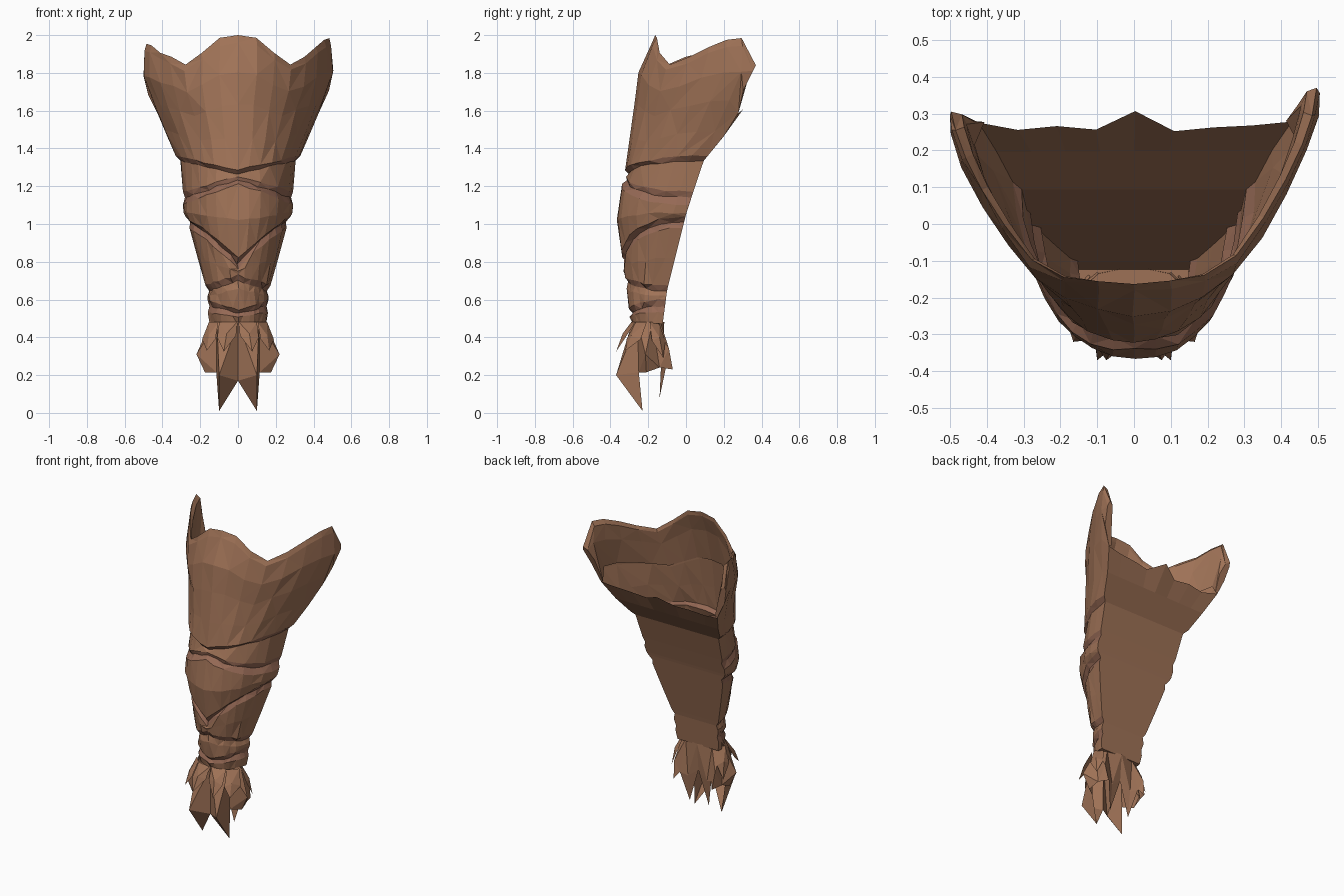
import bpy, bmesh, math, random
from mathutils import Vector

if "Cube" in bpy.data.objects:
    bpy.data.objects.remove(bpy.data.objects["Cube"])

random.seed(4)


def material(name, color):
    m = bpy.data.materials.new(name)
    m.diffuse_color = (*color, 1)
    m.use_nodes = True
    m.node_tree.nodes["Principled BSDF"].inputs["Base Color"].default_value = m.diffuse_color
    return m


leather = material("leather", (0.35, 0.17, 0.095))
seam = material("dark_leather", (0.30, 0.14, 0.09))


def interp(pts, v):
    if v <= pts[0][0]:
        return pts[0][1]
    for (a, p), (b, q) in zip(pts, pts[1:]):
        if v <= b:
            return p + (q - p) * (v - a) / (b - a)
    return pts[-1][1]


# profiles by height: half width, front y, back y, sharpness of the front curve
HALF = [(.46, .15), (.5, .155), (.65, .16), (1.05, .275), (1.1, .285), (1.33, .31),
        (1.55, .41), (1.68, .47), (1.8, .505), (2, .5)]
FRONT = [(.46, -.285), (.65, -.31), (.95, -.345), (1.1, -.36), (1.27, -.315),
         (1.33, -.315), (1.8, -.245), (2, -.165)]
BACK = [(.46, -.125), (.65, -.10), (1.05, 0), (1.33, .09), (1.55, .27), (1.7, .30),
        (1.85, .375), (2, .34)]
POWER = [(1.3, 1), (1.8, 1.42)]
# top rim height by distance round from the front (0) to the back corner (1)
RIM = [(0, 2), (.13, 1.985), (.26, 1.9), (.32, 1.85), (.41, 1.84), (.53, 1.9),
       (.71, 1.97), (.87, 1.99), (1, 1.84)]
SEG = 16


def surface(u, z, d):
    t = u * math.pi / 2
    w, f, b = interp(HALF, z), interp(FRONT, z), interp(BACK, z)
    if u < 0 and z > 1.6:
        b -= .05 * min(1, (z - 1.6) / .2)
    n = Vector((math.sin(t) / w, -math.cos(t) / (b - f), 0)).normalized()
    c = max(0, math.cos(t)) ** interp(POWER, z)
    return Vector((w * math.sin(t), b + (f - b) * c, z)) + n * d


# crossing wrap rows: height at centre, height at back edge, relief, dark seam below
ROWS = [(1.285, 1.36, .010, 1), (1.265, 1.335, -.012, 0), (1.25, 1.17, -.002, 1),
        (1.235, 1.14, -.014, 1), (1.215, 1.10, .012, 0), (1.02, 1.06, .018, 0),
        (.82, 1.04, .010, 1), (.79, 1.01, -.018, 1), (.765, .98, .004, 0),
        (.75, .82, .008, 0), (.73, .675, .008, 1), (.70, .645, -.012, 0),
        (.66, .62, .002, 0), (.54, .60, .006, 1), (.525, .565, -.010, 1),
        (.51, .53, .004, 0), (.46, .47, -.004, 0)]


def rim(u):
    return interp(RIM, abs(u)) - (.03 if u < -.5 else 0)


def wrap_z(row, u):
    return row[0] + (row[1] - row[0]) * abs(math.sin(u * math.pi / 2))


# leg guard shell: folded inner lip, flared cuff, wrapped straps
bm = bmesh.new()
us = [2 * i / SEG - 1 for i in range(SEG + 1)]
spec = [(.5, -.02), (.2, -.045), (.04, -.035), (0, -.008), (.06, 0), (.28, .004), (.52, 0), (.78, .004)]
grid, dark = [], []
for f, d in spec:
    grid.append([bm.verts.new(surface(u, rim(u) + (wrap_z(ROWS[0], u) - rim(u)) * f,
                                      d * (.25 + .75 * abs(u)) if d < 0 else d)) for u in us])
    dark.append(0)
for r in ROWS:
    grid.append([bm.verts.new(surface(u, wrap_z(r, u), r[2] * (1 - .4 * abs(u)))) for u in us])
    dark.append(r[3])
for row in grid[4:]:
    for v in row[1:-1]:
        v.co += Vector([random.uniform(-.005, .005) for _ in range(3)])
for k, (a, b) in enumerate(zip(grid, grid[1:])):
    for i in range(SEG):
        q = [a[i], b[i], b[i + 1], a[i + 1]]
        s = (i + k) % 2
        for tri in ((q[s], q[s + 1], q[s + 2]), (q[s], q[s + 2], q[(s + 3) % 4])):
            bm.faces.new(tri).material_index = dark[k]
# close the cuff corners where the outer wall meets the folded lip
for c in (0, SEG):
    bm.faces.new([grid[j][c] for j in range(7)])

# flat back panel spanning the two rear edges, with a ragged upper rim
NB = 8
RAG = [0, -.02, -.01, -.02, .03, -.025, -.015, -.01, 0]
prev = None
for j, row in enumerate(grid[6:]):
    l, r = row[0], row[-1]
    cur = [l]
    for i in range(1, NB):
        p = l.co.lerp(r.co, i / NB)
        if j == 0:
            p += Vector((0, RAG[i], RAG[i]))
        cur.append(bm.verts.new(p))
    cur.append(r)
    if prev:
        for i in range(NB):
            bm.faces.new((prev[i], prev[i + 1], cur[i + 1], cur[i]))
    prev = cur
# ankle floor
bm.faces.new(grid[-1] + prev[-2:0:-1])
bmesh.ops.recalc_face_normals(bm, faces=bm.faces)


def finish(bm, name, mats):
    me = bpy.data.meshes.new(name)
    bm.to_mesh(me)
    bm.free()
    ob = bpy.data.objects.new(name, me)
    for m in mats:
        me.materials.append(m)
    bpy.context.collection.objects.link(ob)
    return ob


finish(bm, "leg_guard", (leather, seam))


# ragged ankle fringe: folded pointed flaps hung round the lower opening
def cuff(a, grow=0):
    a = math.radians(a)
    return Vector(((.15 + grow) * math.sin(a), -.2 - (.085 + grow) * math.cos(a), .48))


def flap(bm, side, base_l, base_r, notch_l, notch_r, bulge, tip):
    pts = [Vector(p) for p in (base_l, base_r, notch_l, notch_r, bulge, tip)]
    vs = [bm.verts.new((p.x * side, p.y, p.z)) for p in pts]
    for f in ((0, 4, 1), (0, 2, 4), (1, 4, 3), (2, 5, 4), (4, 5, 3)):
        bm.faces.new([vs[i] for i in (f if side == 1 else f[::-1])])


NOTCHES = [(0, (0, -.29, .17)), (48, (.115, -.25, .215)), (105, (.165, -.14, .24)),
           (140, (.115, -.10, .27)), (180, (0, -.13, .30))]
LONG = [((.10, -.37, .20), (.10, -.23, .01)), ((.22, -.215, .31), (.175, -.21, .215)),
        ((.15, -.09, .34), (.14, -.07, .23)), ((.07, -.12, .25), (.07, -.14, .08))]
# short overlapping flaps: base angles, left notch, right notch, bulge, tip
SHORT = [(2, 40, (.01, -.32, .41), (.11, -.32, .40), (.06, -.335, .42), (.075, -.37, .325)),
         (42, 85, (.12, -.315, .39), (.19, -.24, .39), (.155, -.29, .41), (.165, -.32, .33)),
         (95, 130, (.19, -.18, .38), (.15, -.11, .38), (.18, -.14, .40), (.19, -.12, .29))]
bm = bmesh.new()
for side in (1, -1):
    for (a0, n0), (a1, n1), (bulge, tip) in zip(NOTCHES, NOTCHES[1:], LONG):
        flap(bm, side, cuff(a0), cuff(a1), n0, n1, bulge, tip)
    for a0, a1, n0, n1, bulge, tip in SHORT:
        flap(bm, side, cuff(a0, .005), cuff(a1, .005), n0, n1, bulge, tip)
bmesh.ops.remove_doubles(bm, verts=bm.verts, dist=.0005)
finish(bm, "ankle_fringe", (leather,))
